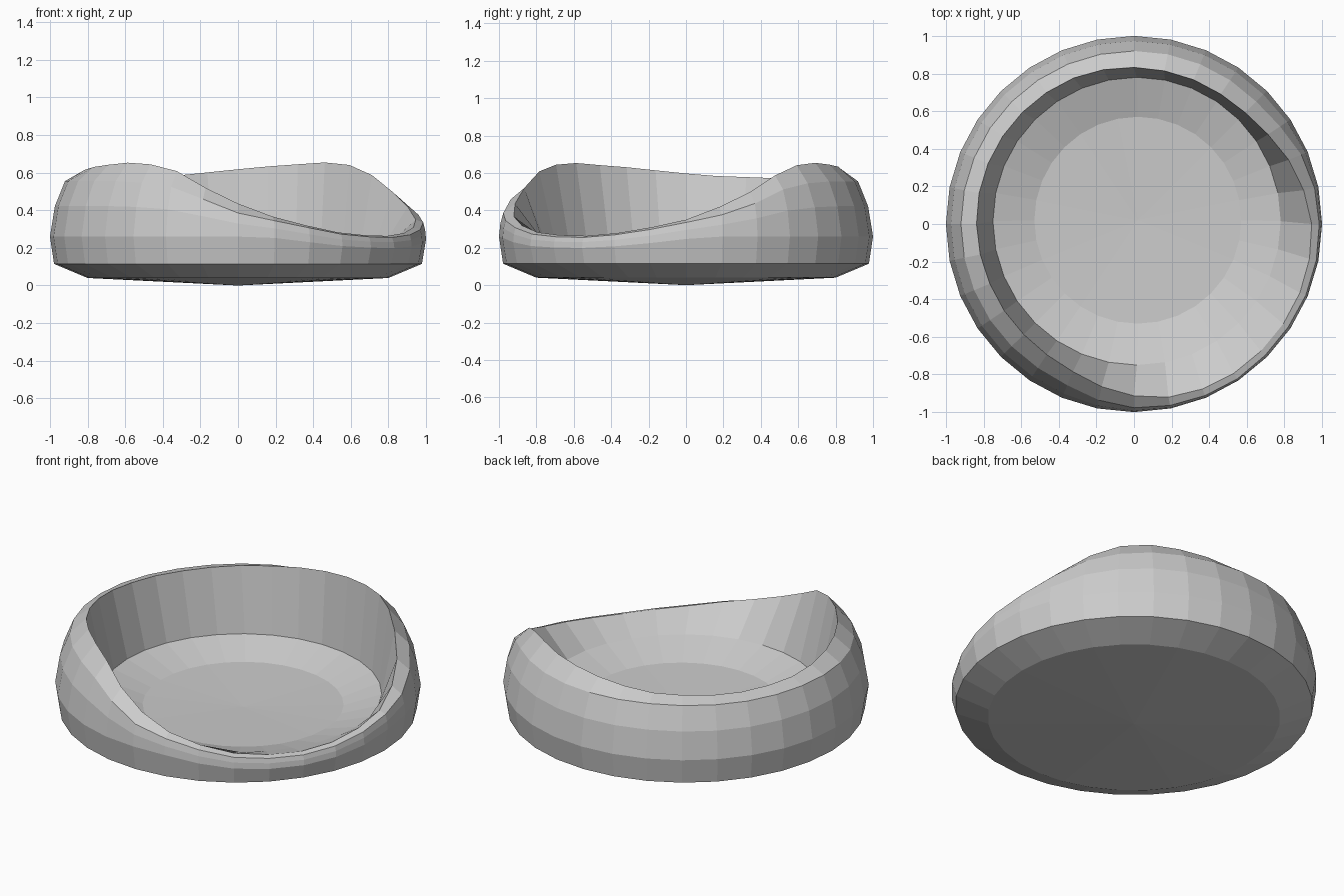
import bpy, bmesh, math

if "Cube" in bpy.data.objects:
    bpy.data.objects.remove(bpy.data.objects["Cube"])

N = 32
OPENING = math.radians(-38)   # direction of the low entrance


def lerp_table(table, x):
    for a, b in zip(table, table[1:]):
        if x <= b[0]:
            t = (x - a[0]) / (b[0] - a[0])
            return [p + (q - p) * t for p, q in zip(a[1:], b[1:])]
    return list(table[-1][1:])


# degrees from entrance: crest radius, crest height, outer shoulder radius, shoulder height
RIM = [(0, .955, .258, .985, .25), (20, .955, .285, .99, .275),
       (38, .945, .35, .985, .335), (56, .905, .46, .975, .40),
       (67, .87, .55, .945, .49), (78, .84, .635, .92, .54),
       (95, .83, .655, .92, .555), (120, .83, .63, .92, .555),
       (150, .84, .585, .92, .555), (180, .84, .57, .92, .55)]


def polar(r, a, z, offset=0.0):
    return (r * math.cos(a) + offset, r * math.sin(a) + offset, z)


def loft(name, profile, cap_start=None, cap_end=None):
    """Skin rings given by profile(angle); optional centre points close the ends."""
    bm = bmesh.new()
    columns = [[bm.verts.new(p) for p in profile(2 * math.pi * i / N)] for i in range(N)]
    start = bm.verts.new(cap_start) if cap_start else None
    end = bm.verts.new(cap_end) if cap_end else None
    for i in range(N):
        c, d = columns[i], columns[(i + 1) % N]
        for j in range(len(c) - 1):
            bm.faces.new((c[j], d[j], d[j + 1], c[j + 1]))
        if start:
            bm.faces.new((start, d[0], c[0]))
        if end:
            bm.faces.new((end, c[-1], d[-1]))
    bmesh.ops.recalc_face_normals(bm, faces=bm.faces)
    mesh = bpy.data.meshes.new(name)
    bm.to_mesh(mesh)
    bm.free()
    ob = bpy.data.objects.new(name, mesh)
    bpy.context.collection.objects.link(ob)
    return ob


def bed_profile(a):
    d = abs(math.degrees(math.atan2(math.sin(a - OPENING), math.cos(a - OPENING))))
    cr, cz, sr, sz = lerp_table(RIM, d)
    low = min(.26, .115 + (sz - .115) * .6)
    mid = low + (sz - low) * .55
    mid_r = 1.0 + (sr - 1.0) * .33
    return [
        # underside and padded outer wall
        polar(.80, a, .04), polar(.978, a, .115), polar(1.0, a, low),
        polar(mid_r, a, mid), polar(sr, a, sz),
        # crest, inner wall and sunken seat
        polar(cr, a, cz), polar(.765, a, .20, .015),
        polar(.55, a, .13, .02)]


# Soft round bed: base, bolster and seat in one padded skin
loft("round_pet_bed", bed_profile, (0, 0, 0), (.02, .02, .115))
